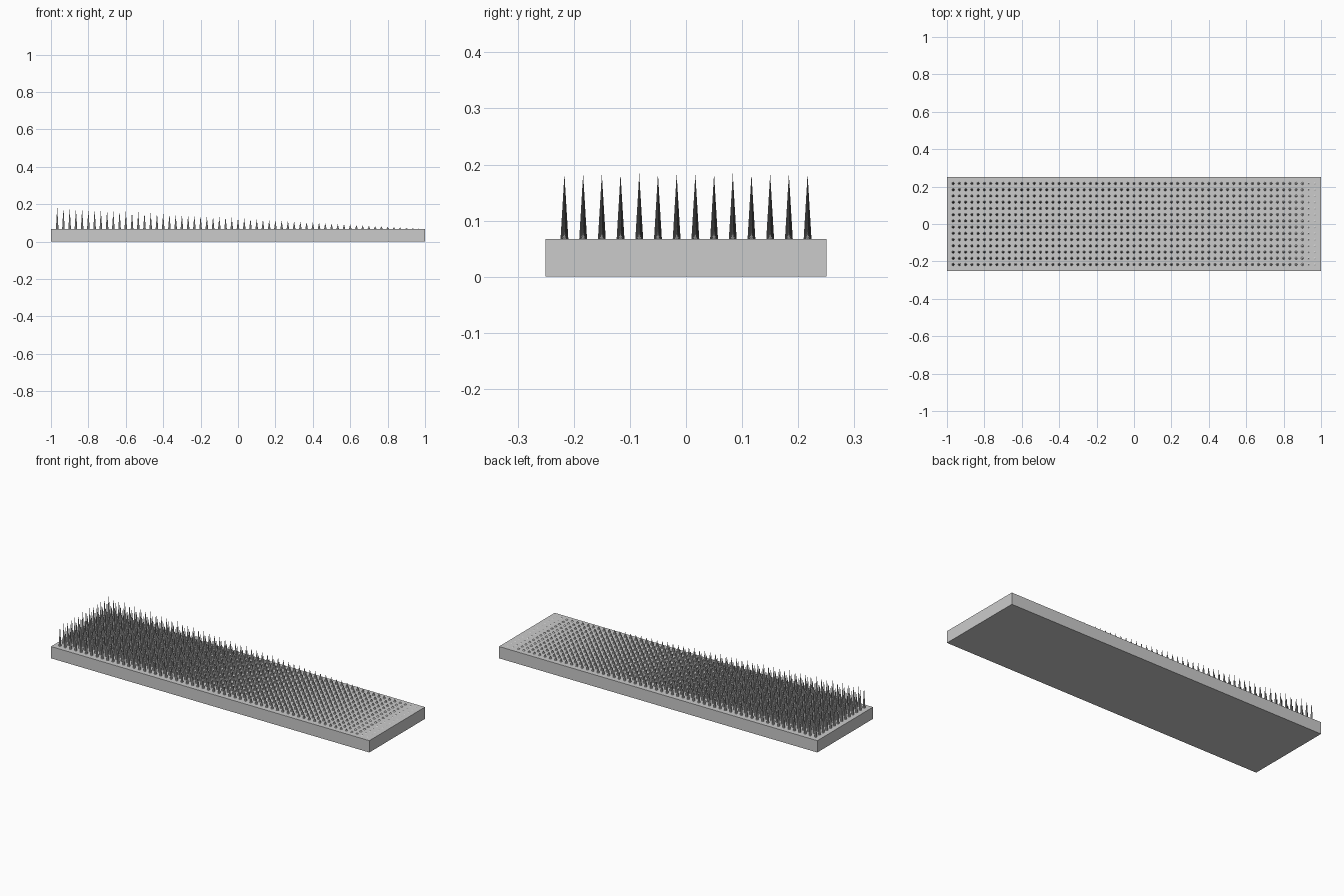
import bpy
import bmesh
from mathutils import Matrix

cube = bpy.data.objects.get("Cube")
if cube:
    bpy.data.objects.remove(cube, do_unlink=True)

LENGTH, WIDTH, THICK = 2.0, 0.5, 0.067
PITCH = 1 / 30
COLUMNS, ROWS = 59, 14
RADIUS, SLOPE = 0.007, 0.0595

grey = bpy.data.materials.new("light grey")
grey.use_nodes = True
colour = (0.6, 0.6, 0.6, 1)
grey.diffuse_color = colour
grey.node_tree.nodes["Principled BSDF"].inputs["Base Color"].default_value = colour


def add_object(name, bm):
    mesh = bpy.data.meshes.new(name)
    bm.to_mesh(mesh)
    bm.free()
    mesh.materials.append(grey)
    obj = bpy.data.objects.new(name, mesh)
    bpy.context.collection.objects.link(obj)
    return obj


# Flat rectangular slab
bm = bmesh.new()
slab = Matrix.Translation((0, 0, THICK / 2)) @ Matrix.Diagonal((LENGTH, WIDTH, THICK, 1))
bmesh.ops.create_cube(bm, size=1, matrix=slab)
add_object("base_slab", bm)

# Grid of pointed spikes, shrinking steadily towards the left end
bm = bmesh.new()
for col in range(COLUMNS):
    x = (col - (COLUMNS - 1) / 2) * PITCH
    height = SLOPE * (LENGTH / 2 - x)
    for row in range(ROWS):
        y = (row - (ROWS - 1) / 2) * PITCH
        bmesh.ops.create_cone(
            bm, cap_ends=False, segments=8, radius1=RADIUS, radius2=0, depth=height,
            matrix=Matrix.Translation((x, y, THICK + height / 2)))
bmesh.ops.remove_doubles(bm, verts=bm.verts, dist=0.00001)
add_object("spikes", bm)
